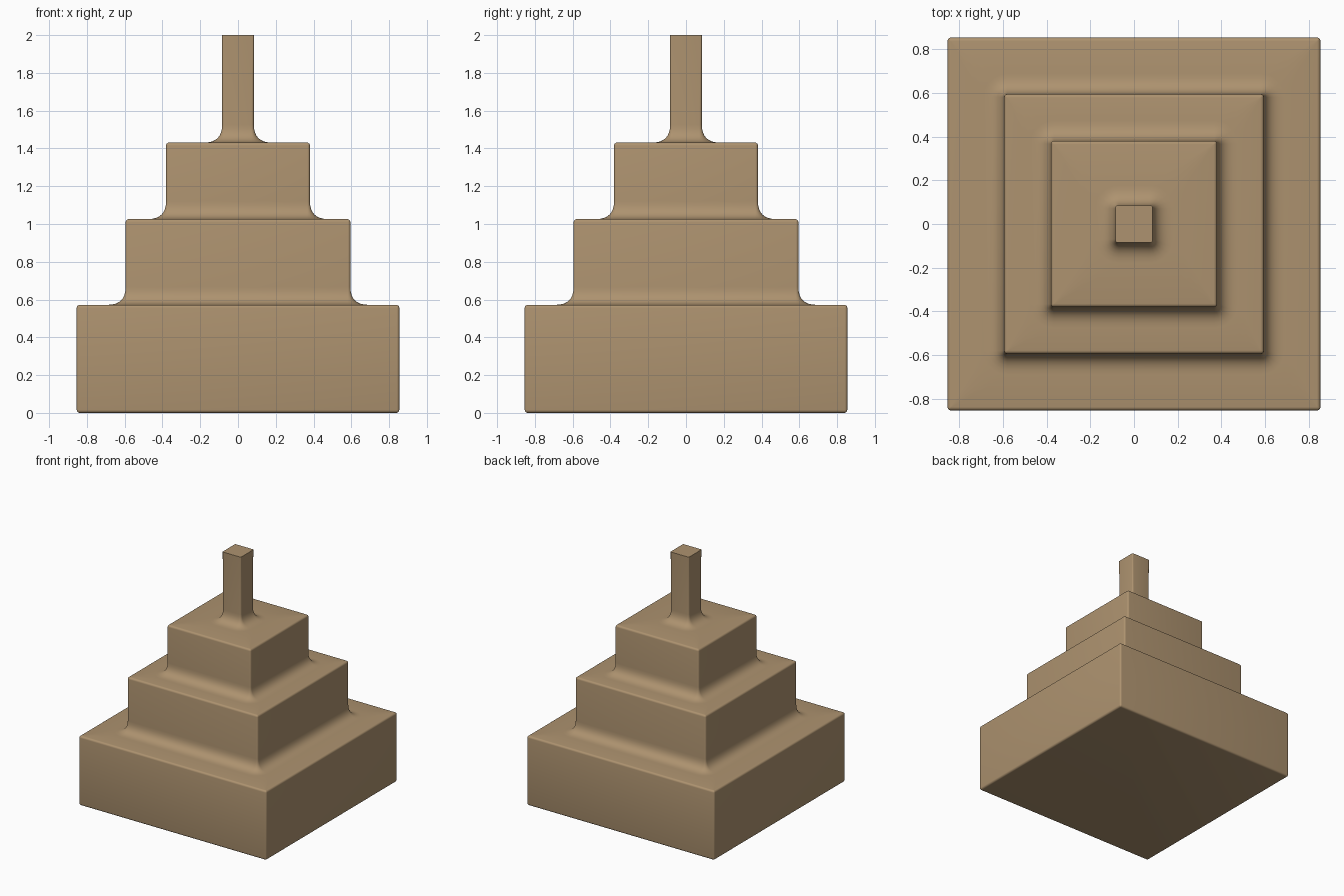
import bpy, bmesh, math

if "Cube" in bpy.data.objects:
    bpy.data.objects.remove(bpy.data.objects["Cube"])

CORNER = 0.014   # rounding of the vertical edges
EDGE = 0.016     # rounding of the tier rims
FLARE = 0.095    # reach of the soft cove where tiers meet
SEG = 5          # segments per rounded corner


def square_ring(bm, half, radius, z):
    """Rounded square loop of vertices at height z."""
    verts = []
    for q in range(4):
        start = q * math.pi / 2
        sx, sy = ((1, 1), (-1, 1), (-1, -1), (1, -1))[q]
        cx, cy = sx * (half - radius), sy * (half - radius)
        for i in range(SEG + 1):
            a = start + i / SEG * math.pi / 2
            verts.append(bm.verts.new((cx + radius * math.cos(a),
                                       cy + radius * math.sin(a), z)))
    return verts


def rounded_rim(half, z, direction):
    """Wall-to-flat rounding; direction 1 = top rim, -1 = bottom rim."""
    rows = []
    for i in range(5):
        a = i / 4 * math.pi / 2
        inset = EDGE * (1 - math.cos(a))
        rows.append((half - inset, max(CORNER - inset, 0.003),
                     z - direction * EDGE * (1 - math.sin(a))))
    return rows


def cove(half, z):
    """Soft concave flare from the flat below up into a wall."""
    rows = []
    for i in range(9):
        t = i / 8
        out = FLARE * (1 - t) ** 2
        rows.append((half + out, CORNER + out, z + FLARE * t * t))
    return rows


# Tiers: half width, top height
tiers = [(0.854, 0.572), (0.595, 1.026), (0.381, 1.431)]
spire_half, spire_top = 0.084, 2.0

# Profile from the ground to the spire tip
rows = list(reversed(rounded_rim(tiers[0][0], 0.0, -1)))
base = 0.0
for n, (half, top) in enumerate(tiers):
    if n:
        rows += cove(half, base)
    rows += rounded_rim(half, top, 1)
    base = top
rows += cove(spire_half, base)
rows.append((spire_half, CORNER * 0.5, spire_top))

# Loft the profile into one closed solid
bm = bmesh.new()
rings = [square_ring(bm, *row) for row in rows]
count = len(rings[0])
for low, high in zip(rings, rings[1:]):
    for i in range(count):
        j = (i + 1) % count
        bm.faces.new((low[i], low[j], high[j], high[i]))
bm.faces.new(list(reversed(rings[0])))
bm.faces.new(rings[-1])
bmesh.ops.recalc_face_normals(bm, faces=bm.faces)
mesh = bpy.data.meshes.new("stepped_tower")
bm.to_mesh(mesh)
bm.free()
tower = bpy.data.objects.new("stepped_tower", mesh)
bpy.context.collection.objects.link(tower)

# Sandstone colour
stone = bpy.data.materials.new("sandstone")
stone.diffuse_color = (0.42, 0.29, 0.16, 1)
stone.use_nodes = True
stone.node_tree.nodes["Principled BSDF"].inputs["Base Color"].default_value = stone.diffuse_color
mesh.materials.append(stone)

bpy.context.view_layer.objects.active = tower
tower.select_set(True)
bpy.ops.object.shade_smooth_by_angle(angle=math.radians(35))
